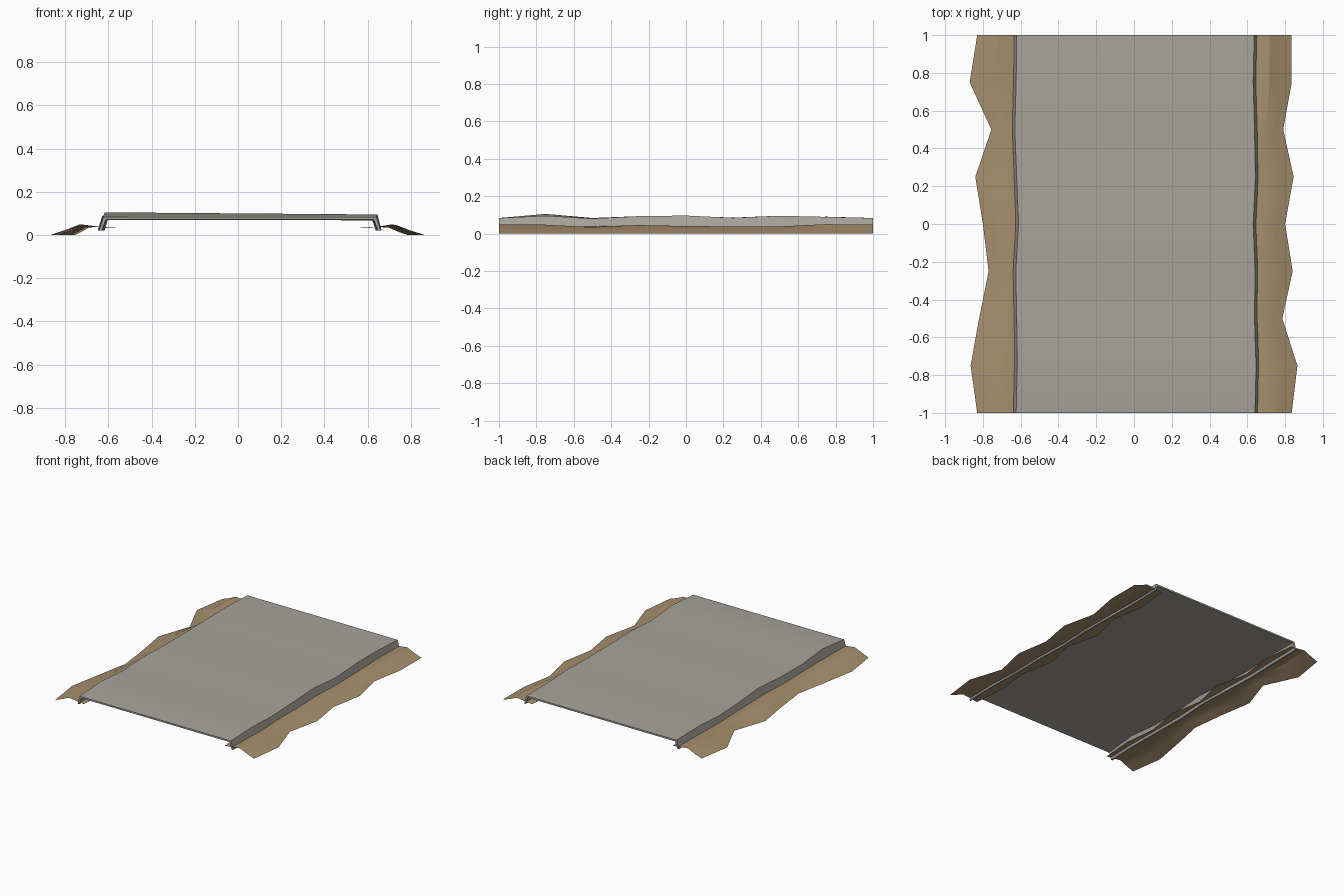
import bpy, bmesh, math

cube = bpy.data.objects.get("Cube")
if cube:
    bpy.data.objects.remove(cube)


def material(name, rgb):
    m = bpy.data.materials.new(name)
    m.use_nodes = True
    m.diffuse_color = (*rgb, 1)
    m.node_tree.nodes["Principled BSDF"].inputs["Base Color"].default_value = (*rgb, 1)
    return m


road_grey = material("road_grey", (0.39, 0.37, 0.33))
lip_grey = material("pale_lip_grey", (0.55, 0.53, 0.48))
dirt_brown = material("dirt_brown", (0.39, 0.28, 0.155))

ROWS = [-1 + i * 0.25 for i in range(9)]


def loft(name, sections, closed, mats):
    """Skin a list of equal-length cross-sections of (x, z) along the rows."""
    bm = bmesh.new()
    rings = [[bm.verts.new((x, y, z)) for x, z in sec] for y, sec in zip(ROWS, sections)]
    n = len(rings[0])
    for a, b in zip(rings, rings[1:]):
        for i in range(n if closed else n - 1):
            j = (i + 1) % n
            bm.faces.new((a[i], a[j], b[j], b[i]))
    if closed:
        # end caps as quads between the outer and inner skins
        for ring in (rings[0], rings[-1]):
            for i in range(n // 2 - 1):
                bm.faces.new((ring[i], ring[i + 1], ring[n - 2 - i], ring[n - 1 - i]))
    bmesh.ops.recalc_face_normals(bm, faces=bm.faces)
    bm.normal_update()
    if not closed and sum(f.normal.z for f in bm.faces) < 0:
        bmesh.ops.reverse_faces(bm, faces=bm.faces)
    mesh = bpy.data.meshes.new(name)
    bm.to_mesh(mesh)
    bm.free()
    for m in mats:
        mesh.materials.append(m)
    obj = bpy.data.objects.new(name, mesh)
    bpy.context.collection.objects.link(obj)
    bpy.ops.object.select_all(action="DESELECT")
    obj.select_set(True)
    bpy.context.view_layer.objects.active = obj
    bpy.ops.object.shade_smooth_by_angle(angle=math.radians(30))
    return obj


# Road slab: a thin bent shell with a short skirt down each side
left_x = [0.638, 0.632, 0.635, 0.640, 0.625, 0.635, 0.645, 0.638, 0.635]
right_x = [0.655, 0.660, 0.652, 0.655, 0.645, 0.657, 0.652, 0.645, 0.650]
left_z = [0.083, 0.105, 0.083, 0.090, 0.095, 0.085, 0.082, 0.090, 0.083]
right_z = [0.083, 0.095, 0.080, 0.093, 0.096, 0.084, 0.095, 0.089, 0.083]
T, FOOT, FLARE = 0.012, 0.02, 0.014
slab = []
for lx, rx, lz, rz in zip(left_x, right_x, left_z, right_z):
    slab.append([(-lx - 0.005, FOOT), (-lx + FLARE, lz), (rx - FLARE, rz), (rx + 0.005, FOOT),
                 (rx + 0.005 - T, FOOT), (rx - FLARE - T, rz - T),
                 (-lx + FLARE + T, lz - T), (-lx - 0.005 + T, FOOT)])
road = loft("road_slab", slab, True, [road_grey, lip_grey])
for face in road.data.polygons:
    if face.normal.z < -0.9 and face.center.z < FOOT + 0.005:
        face.material_index = 1

# Dirt verges: ragged strips that rise to a ridge and fall to the ground
ridge_z = [0.047, 0.047, 0.034, 0.045, 0.040, 0.038, 0.038, 0.050, 0.047]
inner_x = [0.59, 0.57, 0.60, 0.55, 0.60, 0.54, 0.60, 0.56, 0.59]
outer = {
    "right_verge": (-1, [0.83, 0.865, 0.82, 0.77, 0.80, 0.84, 0.755, 0.87, 0.83]),
    "left_verge": (1, [0.835, 0.865, 0.785, 0.84, 0.80, 0.845, 0.79, 0.835, 0.835]),
}
for name, (side, edge) in outer.items():
    strip = []
    for ix, ox, rz in zip(inner_x, edge, ridge_z):
        span = ox - 0.64
        strip.append([(side * ix, 0.032), (side * 0.64, 0.038),
                      (side * (0.64 + span * 0.4), rz),
                      (side * (0.64 + span * 0.7), rz * 0.45),
                      (side * ox, 0)])
    loft(name, strip, False, [dirt_brown])
